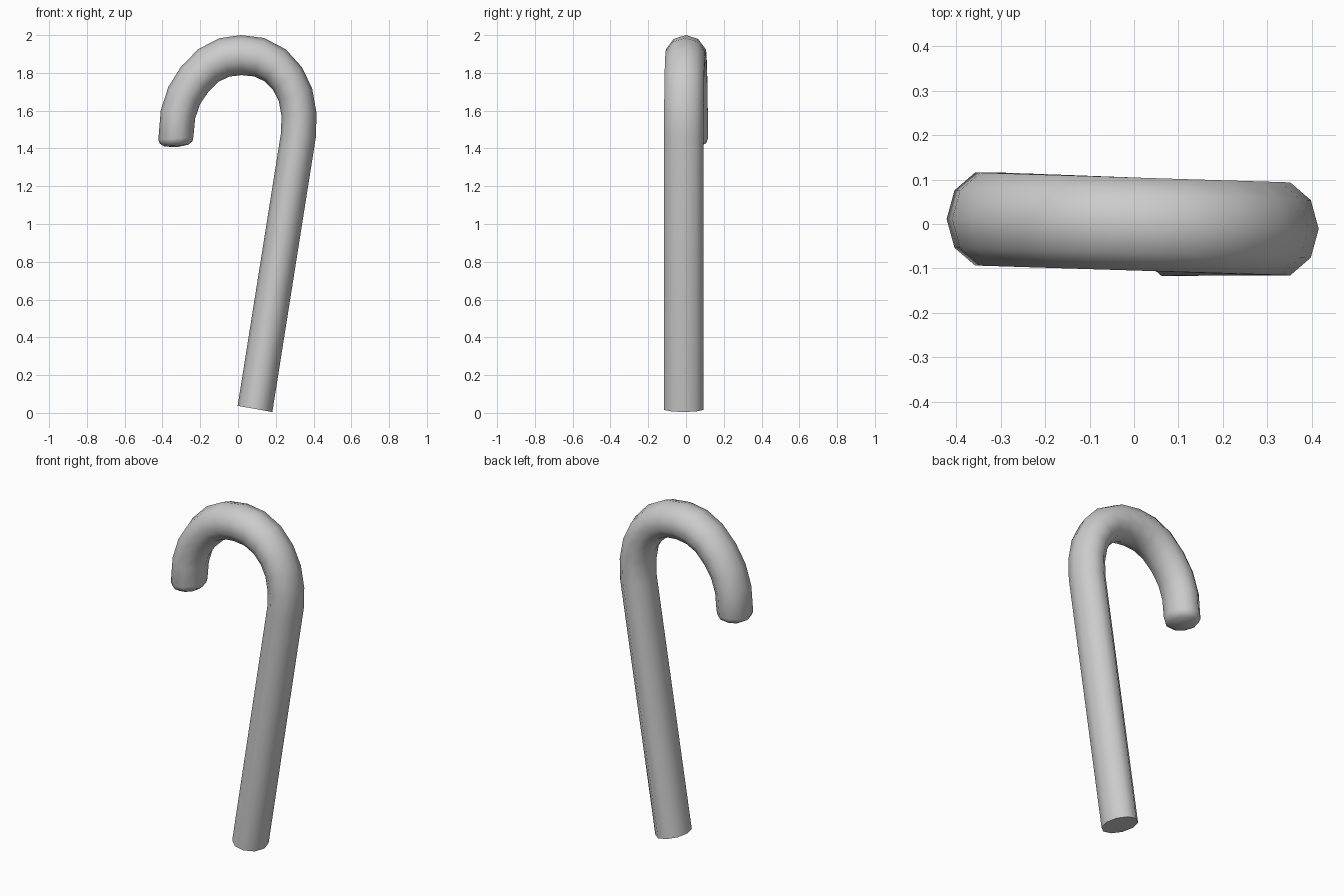
import bpy, bmesh, math
from mathutils import Vector

if "Cube" in bpy.data.objects:
    bpy.data.objects.remove(bpy.data.objects["Cube"])

SIDES = 10
RX, RY, RZ = 0.093, 0.110, 0.106   # the tube is slightly squashed in x

grey = bpy.data.materials.new("light grey")
grey.diffuse_color = (0.6, 0.6, 0.6, 1)
grey.use_nodes = True
grey.node_tree.nodes["Principled BSDF"].inputs["Base Color"].default_value = grey.diffuse_color

# Centre line in (x, z): straight shaft, then the hook from right to left
path = [(0.090, 0.021), (0.320, 1.472), (0.323, 1.580), (0.304, 1.685),
        (0.262, 1.770), (0.197, 1.840), (0.112, 1.883), (0.017, 1.894),
        (-0.072, 1.882), (-0.156, 1.840), (-0.230, 1.765), (-0.285, 1.680),
        (-0.318, 1.580), (-0.329, 1.453)]
# Rings that round off the hook tip: x, z, scale
tip = [(-0.327, 1.432, 0.93), (-0.325, 1.415, 0.68)]

bm = bmesh.new()


def ring(x, z, tangent, scale=1.0):
    # One ten-sided cross-section, with a corner on the outside of the bend
    y = -0.012 if z < 1.0 else -0.034 * x
    normal = Vector((tangent[1], -tangent[0])).normalized()
    verts = []
    for i in range(SIDES):
        a = 2 * math.pi * i / SIDES
        r = math.cos(a) * scale
        verts.append(bm.verts.new((x + normal.x * RX * r,
                                   y + math.sin(a) * RY * scale,
                                   z + normal.y * RZ * r)))
    return verts


# Shaft and hook
rings = []
for i, (x, z) in enumerate(path):
    p = Vector(path[max(i - 1, 0)])
    q = Vector(path[min(i + 1, len(path) - 1)])
    c = Vector((x, z))
    t = Vector((0, 0))
    for d in (c - p, q - c):
        if d.length > 0:
            t += d.normalized()
    if i == len(path) - 1:
        t = Vector((0.07, -1))
    rings.append(ring(x, z, t))
for x, z, s in tip:
    rings.append(ring(x, z, (0.07, -1), s))

for a, b in zip(rings, rings[1:]):
    for i in range(SIDES):
        j = (i + 1) % SIDES
        bm.faces.new((a[i], a[j], b[j], b[i]))

# Flat foot and rounded tip
bm.faces.new(rings[0])
end = bm.verts.new((-0.324, 0.011, 1.407))
for i in range(SIDES):
    bm.faces.new((rings[-1][i], rings[-1][(i + 1) % SIDES], end))

bmesh.ops.recalc_face_normals(bm, faces=bm.faces)
mesh = bpy.data.meshes.new("hooked_cane")
bm.to_mesh(mesh)
bm.free()
mesh.materials.append(grey)

cane = bpy.data.objects.new("hooked_cane", mesh)
bpy.context.collection.objects.link(cane)
bpy.context.view_layer.objects.active = cane
cane.select_set(True)
bpy.ops.object.shade_smooth_by_angle(angle=math.radians(60))
